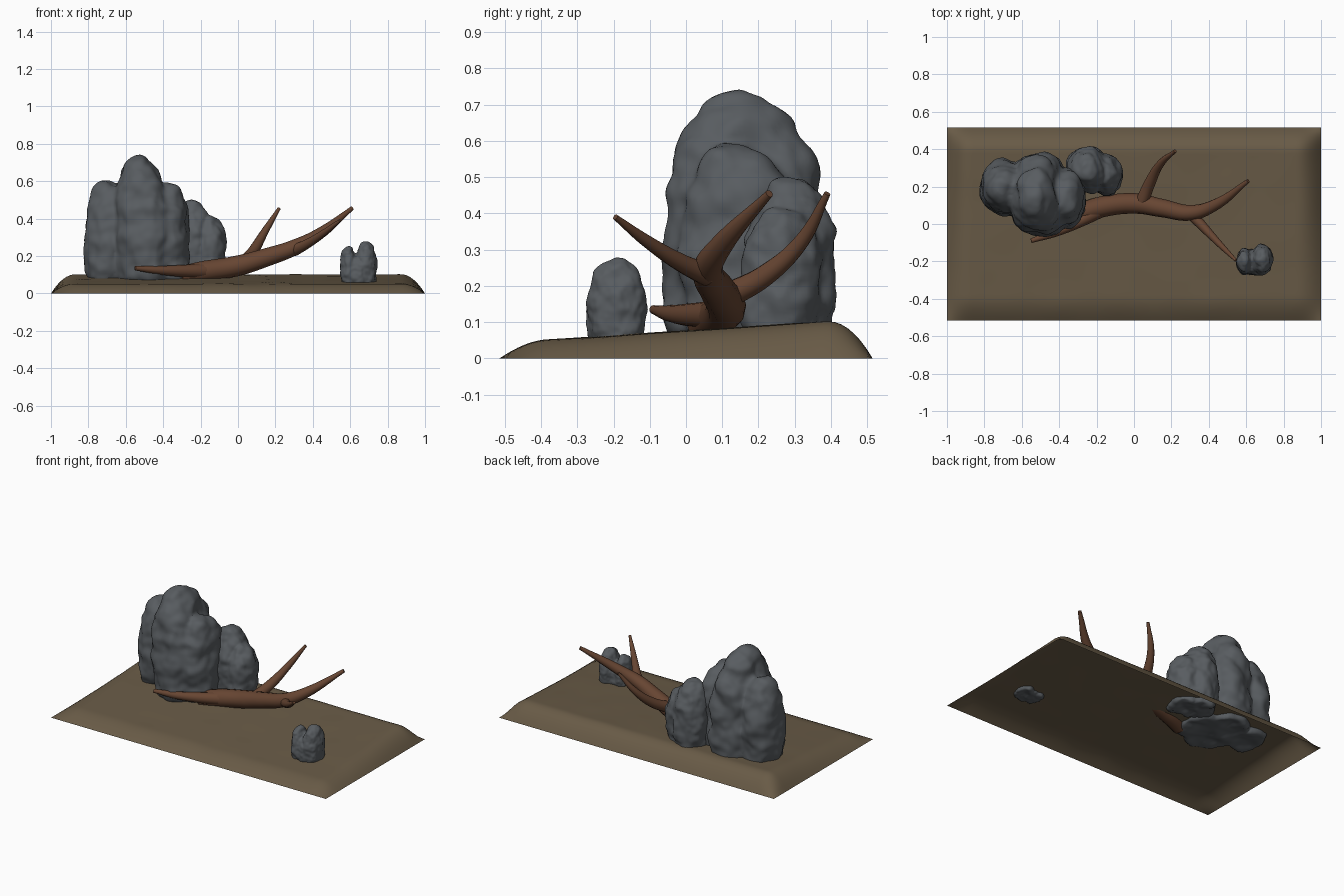
import bpy, bmesh, math
from mathutils import Vector, noise

if "Cube" in bpy.data.objects:
    bpy.data.objects.remove(bpy.data.objects["Cube"])


def material(name, rgb):
    m = bpy.data.materials.new(name)
    m.diffuse_color = (*rgb, 1)
    m.use_nodes = True
    m.node_tree.nodes["Principled BSDF"].inputs["Base Color"].default_value = m.diffuse_color
    return m


SAND = material("sandy_brown", (0.140, 0.104, 0.062))
STONE = material("slate_grey", (0.098, 0.108, 0.118))
WOOD = material("bark_brown", (0.135, 0.060, 0.032))


def add_mesh(name, bm, mat):
    me = bpy.data.meshes.new(name)
    bm.to_mesh(me)
    bm.free()
    ob = bpy.data.objects.new(name, me)
    bpy.context.collection.objects.link(ob)
    me.materials.append(mat)
    return ob


def activate(ob):
    bpy.ops.object.select_all(action='DESELECT')
    ob.select_set(True)
    bpy.context.view_layer.objects.active = ob


def smooth(ob):
    for p in ob.data.polygons:
        p.use_smooth = True


# Substrate: an open sheet sloping up to the back, with rounded edges
HX, HY, EDGE = 1.0, 0.515, 0.13


def falloff(d):
    t = min(max(d / EDGE, 0), 1)
    return 1 - (1 - t) ** 2


bm = bmesh.new()
bmesh.ops.create_grid(bm, x_segments=100, y_segments=60, size=1)
for v in bm.verts:
    v.co.x *= HX
    v.co.y *= HY
    x, y = v.co.x, v.co.y
    z = 0.076 + 0.066 * y + 0.003 * noise.noise(Vector((x * 5, y * 5, 0)))
    v.co.z = z * falloff(HX - abs(x)) * falloff(HY - abs(y))
smooth(add_mesh("substrate", bm, SAND))


# Rocks: rounded upright lumps fused together, then roughened
def rock(name, lumps, floor, voxel, bump, freq):
    bm = bmesh.new()
    for cx, cy, rx, ry, top in lumps:
        low = floor - 0.23 * (top - floor)
        cz, rz = (top + low) / 2, (top - low) / 2
        new = bmesh.ops.create_icosphere(bm, subdivisions=4, radius=1)["verts"]
        for v in new:
            r = math.hypot(v.co.x, v.co.y)
            s = (r ** 2.4 + abs(v.co.z) ** 2.4) ** (-1 / 2.4)
            p = v.co * s
            v.co = (cx + p.x * rx, cy + p.y * ry, max(cz + p.z * rz, floor))
    ob = add_mesh(name, bm, STONE)
    activate(ob)
    m = ob.modifiers.new("fuse", 'REMESH')
    m.mode = 'VOXEL'
    m.voxel_size = voxel
    bpy.ops.object.modifier_apply(modifier=m.name)
    m = ob.modifiers.new("soften", 'SMOOTH')
    m.factor = 0.5
    m.iterations = 3
    bpy.ops.object.modifier_apply(modifier=m.name)
    verts = ob.data.vertices
    moved = []
    for v in verts:
        n = noise.noise(v.co * freq) + 0.35 * noise.noise(v.co * freq * 2.3)
        moved.append(v.co + v.normal * bump * n)
    for v, co in zip(verts, moved):
        v.co = co
    smooth(ob)


rock("large_rock", [
    (-0.53, 0.15, 0.14, 0.20, 0.74),
    (-0.70, 0.195, 0.12, 0.145, 0.61),
    (-0.37, 0.14, 0.11, 0.16, 0.60),
    (-0.48, 0.05, 0.13, 0.115, 0.62),
    (-0.51, 0.27, 0.13, 0.11, 0.63),
], 0.068, 0.014, 0.022, 9)
rock("medium_rock", [
    (-0.25, 0.29, 0.11, 0.125, 0.50),
    (-0.145, 0.26, 0.08, 0.11, 0.41),
], 0.075, 0.011, 0.017, 13)
rock("small_rock", [
    (0.59, -0.20, 0.042, 0.07, 0.25),
    (0.685, -0.19, 0.058, 0.08, 0.275),
    (0.64, -0.205, 0.07, 0.07, 0.20),
], 0.05, 0.006, 0.008, 24)


# Driftwood: tapered tubes along curves, points are (x, y, z, radius)
def branch(name, pts):
    cu = bpy.data.curves.new(name, 'CURVE')
    cu.dimensions = '3D'
    cu.bevel_depth = 1
    cu.bevel_resolution = 4
    cu.resolution_u = 8
    cu.use_fill_caps = True
    sp = cu.splines.new('BEZIER')
    sp.bezier_points.add(len(pts) - 1)
    for bp, (x, y, z, r) in zip(sp.bezier_points, pts):
        bp.co = (x, y, z)
        bp.radius = r
        bp.handle_left_type = bp.handle_right_type = 'AUTO'
    ob = bpy.data.objects.new(name, cu)
    bpy.context.collection.objects.link(ob)
    cu.materials.append(WOOD)
    activate(ob)
    bpy.ops.object.convert(target='MESH')
    ob = bpy.context.view_layer.objects.active
    bpy.ops.object.shade_smooth_by_angle(angle=math.radians(50))


branch("driftwood_trunk", [
    (-0.31, 0.05, 0.095, 0.050), (-0.18, 0.09, 0.118, 0.056),
    (0.0, 0.11, 0.148, 0.055), (0.15, 0.085, 0.192, 0.049),
    (0.30, 0.06, 0.245, 0.042), (0.43, 0.10, 0.315, 0.031),
    (0.61, 0.23, 0.455, 0.011)])
branch("left_branch", [
    (-0.15, 0.09, 0.12, 0.042), (-0.30, 0.01, 0.120, 0.032),
    (-0.42, -0.045, 0.124, 0.023), (-0.55, -0.09, 0.135, 0.012)])
branch("back_branch", [
    (0.04, 0.11, 0.17, 0.036), (0.085, 0.22, 0.23, 0.030),
    (0.14, 0.32, 0.325, 0.021), (0.22, 0.39, 0.455, 0.009)])
branch("front_branch", [
    (0.30, 0.06, 0.23, 0.032), (0.37, -0.015, 0.265, 0.025),
    (0.46, -0.11, 0.325, 0.017), (0.545, -0.195, 0.39, 0.008)])
